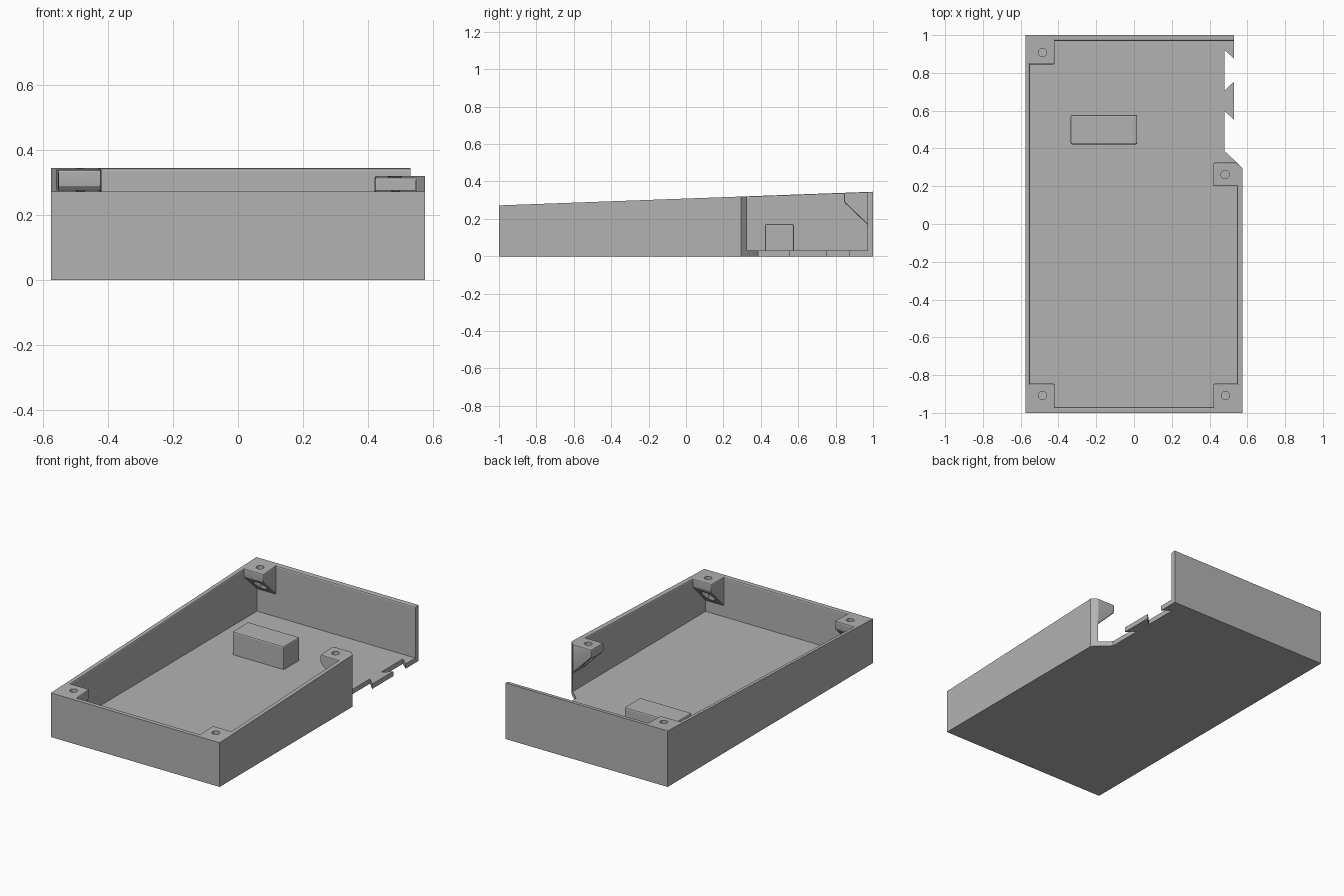
import bpy, bmesh, math

cube = bpy.data.objects.get("Cube")
if cube:
    bpy.data.objects.remove(cube, do_unlink=True)

grey = bpy.data.materials.new("plain grey")
grey.use_nodes = True
colour = (0.45, 0.45, 0.45, 1)
grey.diffuse_color = colour
grey.node_tree.nodes["Principled BSDF"].inputs["Base Color"].default_value = colour


def rim(x, y):
    """Height of the sloping rim plane."""
    return 0.3085 + 0.0365 * y


def level(z):
    return lambda x, y: z


def prism(name, outline, bottom, top, bevel=0, pick=lambda e: True):
    """Upright prism whose ends follow height functions; picked edges are rounded."""
    bm = bmesh.new()
    low = [bm.verts.new((x, y, bottom(x, y))) for x, y in outline]
    high = [bm.verts.new((x, y, top(x, y))) for x, y in outline]
    bm.faces.new(low)
    bm.faces.new(high)
    for i in range(len(outline)):
        j = (i + 1) % len(outline)
        bm.faces.new((low[i], low[j], high[j], high[i]))
    bmesh.ops.recalc_face_normals(bm, faces=bm.faces)
    if bevel:
        bmesh.ops.bevel(bm, geom=[e for e in bm.edges if pick(e)], offset=bevel,
                        segments=2, profile=0.5, affect='EDGES')
    mesh = bpy.data.meshes.new(name)
    bm.to_mesh(mesh)
    bm.free()
    mesh.materials.append(grey)
    ob = bpy.data.objects.new(name, mesh)
    bpy.context.collection.objects.link(ob)
    return ob


def ring(cx, cy, r, n):
    return [(cx + r * math.cos(2 * math.pi * i / n), cy + r * math.sin(2 * math.pi * i / n))
            for i in range(n)]


def cut(ob, cutter):
    mod = ob.modifiers.new("cut", 'BOOLEAN')
    mod.operation = 'DIFFERENCE'
    mod.solver = 'EXACT'
    mod.object = cutter
    bpy.ops.object.select_all(action='DESELECT')
    bpy.context.view_layer.objects.active = ob
    ob.select_set(True)
    bpy.ops.object.modifier_apply(modifier=mod.name)
    bpy.data.objects.remove(cutter, do_unlink=True)


# Floor with the notched open edge
prism("floor", [(-.55, -.97), (.545, -.97), (.545, .325), (.48, .385), (.48, .6), (.53, .55),
                (.53, .755), (.48, .705), (.48, .92), (.53, .875), (.53, .97), (-.55, .97)],
      level(0), level(0.03))


# Walls, with the inner rim edge softened
def inner_rim(e):
    a, b = (v.co for v in e.verts)
    m = (a + b) / 2
    return min(a.z, b.z) > 0.2 and -.56 < m.x < .56 and abs(m.y) < .98


prism("walls", [(-.575, -1), (.575, -1), (.575, .295), (.545, .325), (.545, -.97),
                (-.55, -.97), (-.55, .97), (.53, .97), (.53, 1), (-.575, 1)],
      level(0), rim, 0.008, inner_rim)

# Raised block on the floor
prism("raised_block", [(-.335, .422), (.017, .422), (.017, .577), (-.335, .577)],
      level(0.02), level(0.172), 0.008, lambda e: max(v.co.z for v in e.verts) > 0.1)


# Screw posts: underside slopes down to the supporting wall
def post(name, outline, depth, hole):
    def under(x, y):
        return rim(x, y) - 0.05 - depth(x, y)

    ob = prism(name, outline, under, rim, 0.007)
    cut(ob, prism("hole_cutter", ring(*hole, 0.022, 24), level(0), level(0.5)))
    cut(ob, prism("nut_cutter", ring(*hole, 0.042, 6), level(0),
                  lambda x, y: rim(x, y) - 0.05))
    bpy.ops.object.shade_smooth_by_angle(angle=math.radians(20))


for name, sx, sy in (("front_left_post", 1, -1), ("front_right_post", -1, -1),
                     ("back_right_post", -1, 1)):
    outline = [(sx * x, sy * y) for x, y in ((.42, .845), (.565, .845), (.565, .99), (.42, .99))]
    post(name, outline, lambda x, y: abs(y) - .845, (sx * .485, sy * .908))

post("side_post", [(.42, .2), (.565, .2), (.565, .305), (.545, .325), (.42, .325)],
     lambda x, y: x - .42, (.482, .262))
